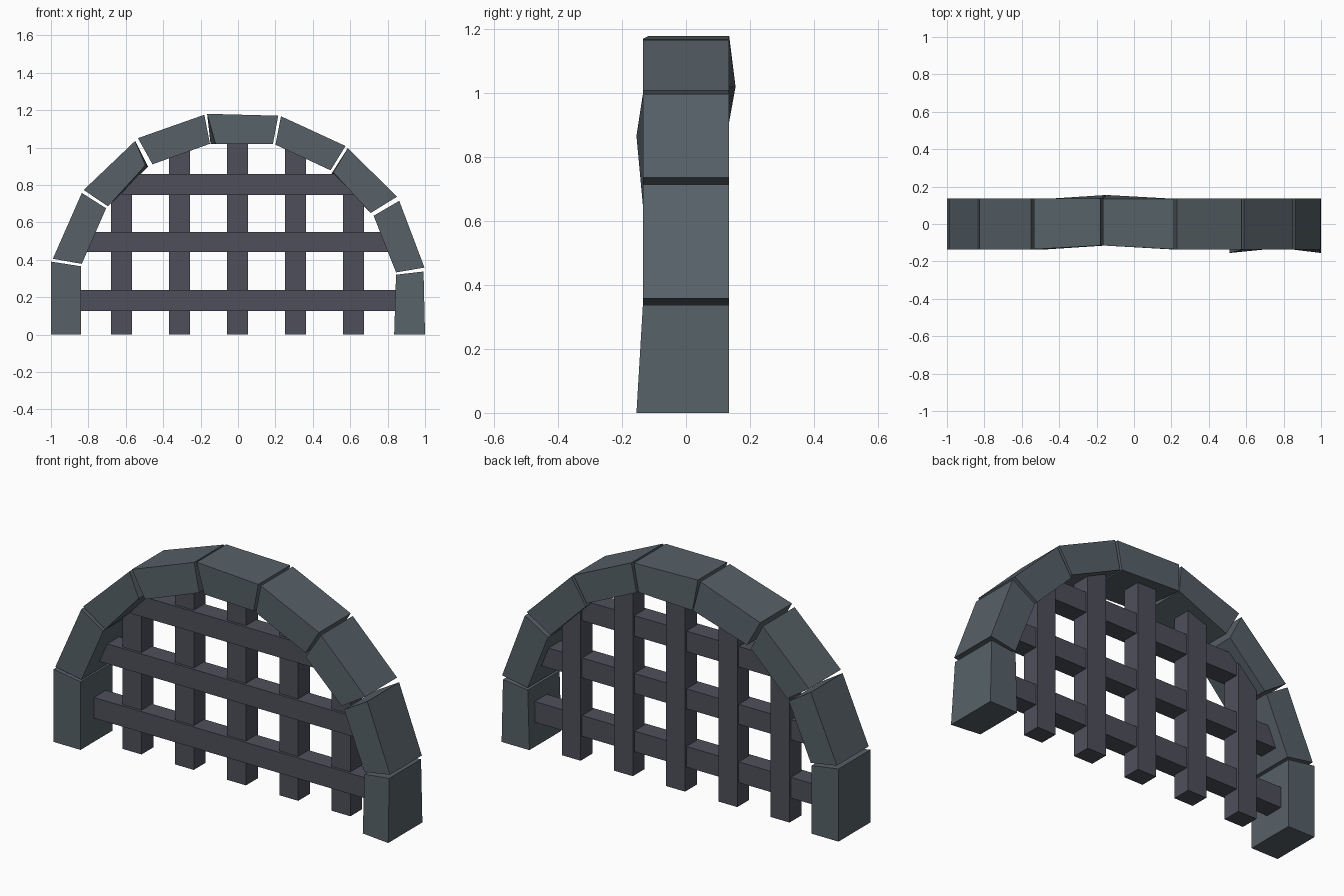
import bpy

if "Cube" in bpy.data.objects:
    bpy.data.objects.remove(bpy.data.objects["Cube"])


def material(name, rgb):
    m = bpy.data.materials.new(name)
    m.diffuse_color = (*rgb, 1)
    m.use_nodes = True
    m.node_tree.nodes["Principled BSDF"].inputs["Base Color"].default_value = m.diffuse_color
    return m


stone = material("stone", (0.095, 0.12, 0.138))
iron = material("iron", (0.076, 0.078, 0.103))
D = 0.135  # half depth of the arch


def hexahedron(name, front, back, mat):
    """Closed block between two matching quads."""
    faces = [(0, 1, 2, 3), (7, 6, 5, 4)]
    faces += [(i, i + 4, (i + 1) % 4 + 4, (i + 1) % 4) for i in range(4)]
    me = bpy.data.meshes.new(name)
    me.from_pydata(front + back, [], faces)
    me.materials.append(mat)
    ob = bpy.data.objects.new(name, me)
    bpy.context.collection.objects.link(ob)


def bar(name, x0, x1, y0, y1, z0, z1):
    quad = [(x0, z0), (x1, z0), (x1, z1), (x0, z1)]
    hexahedron(name, [(x, y0, z) for x, z in quad], [(x, y1, z) for x, z in quad], iron)


# Arch stones, left foot to right foot: start outer, start inner, end inner, end outer (x, z)
stones = [
    [(-1, 0), (-.84, 0), (-.84, .365), (-1, .39)],
    [(-.99, .405), (-.835, .378), (-.705, .675), (-.835, .757)],
    [(-.825, .773), (-.695, .685), (-.48, .897), (-.55, 1.035)],
    [(-.535, 1.05), (-.457, .91), (-.15, 1.02), (-.18, 1.175)],
    [(-.165, 1.18), (-.147, 1.02), (.187, 1.02), (.215, 1.17)],
    [(.23, 1.167), (.2, 1.015), (.495, .878), (.575, 1.008)],
    [(.587, .997), (.5, .86), (.71, .65), (.85, .737)],
    [(.862, .715), (.725, .635), (.845, .332), (.997, .358)],
    [(.992, .337), (.845, .32), (.835, 0), (1, 0)],
]

# Hewn unevenness: (stone, corner, is_back) -> offset
nudge = {
    (2, 2, 0): (-.015, 0, .008),
    (3, 2, 0): (0, .02, 0), (3, 3, 0): (0, .02, 0), (3, 2, 1): (0, .02, 0),
    (4, 0, 0): (0, .02, 0), (4, 1, 0): (.027, .02, 0), (4, 1, 1): (0, .02, 0),
    (6, 1, 0): (.01, -.02, .007),
    (8, 3, 0): (0, -.02, 0),
}
for i, quad in enumerate(stones):
    sides = []
    for back in (0, 1):
        ring = []
        for c, (x, z) in enumerate(quad):
            dx, dy, dz = nudge.get((i, c, back), (0, 0, 0))
            ring.append((x + dx, (D if back else -D) + dy, z + dz))
        sides.append(ring)
    hexahedron(f"arch_stone_{i + 1}", *sides, stone)

# Upright grille bars
for k, top in zip(range(-2, 3), (.83, 1.03, 1.07, 1.03, .83)):
    x = k * .31 - .003
    bar(f"upright_bar_{k + 3}", x - .056, x + .056, -.008, .092, 0, top)

# Cross bars, ends buried in the stones
for k, (z0, z1, half) in enumerate([(.127, .238, .9), (.44, .547, .83), (.747, .857, .62)]):
    bar(f"cross_bar_{k + 1}", -half, half, -.022, .08, z0, z1)

# Consistent outward normals
import bmesh
for ob in bpy.context.collection.objects:
    bm = bmesh.new()
    bm.from_mesh(ob.data)
    bmesh.ops.recalc_face_normals(bm, faces=bm.faces)
    bm.to_mesh(ob.data)
    bm.free()
